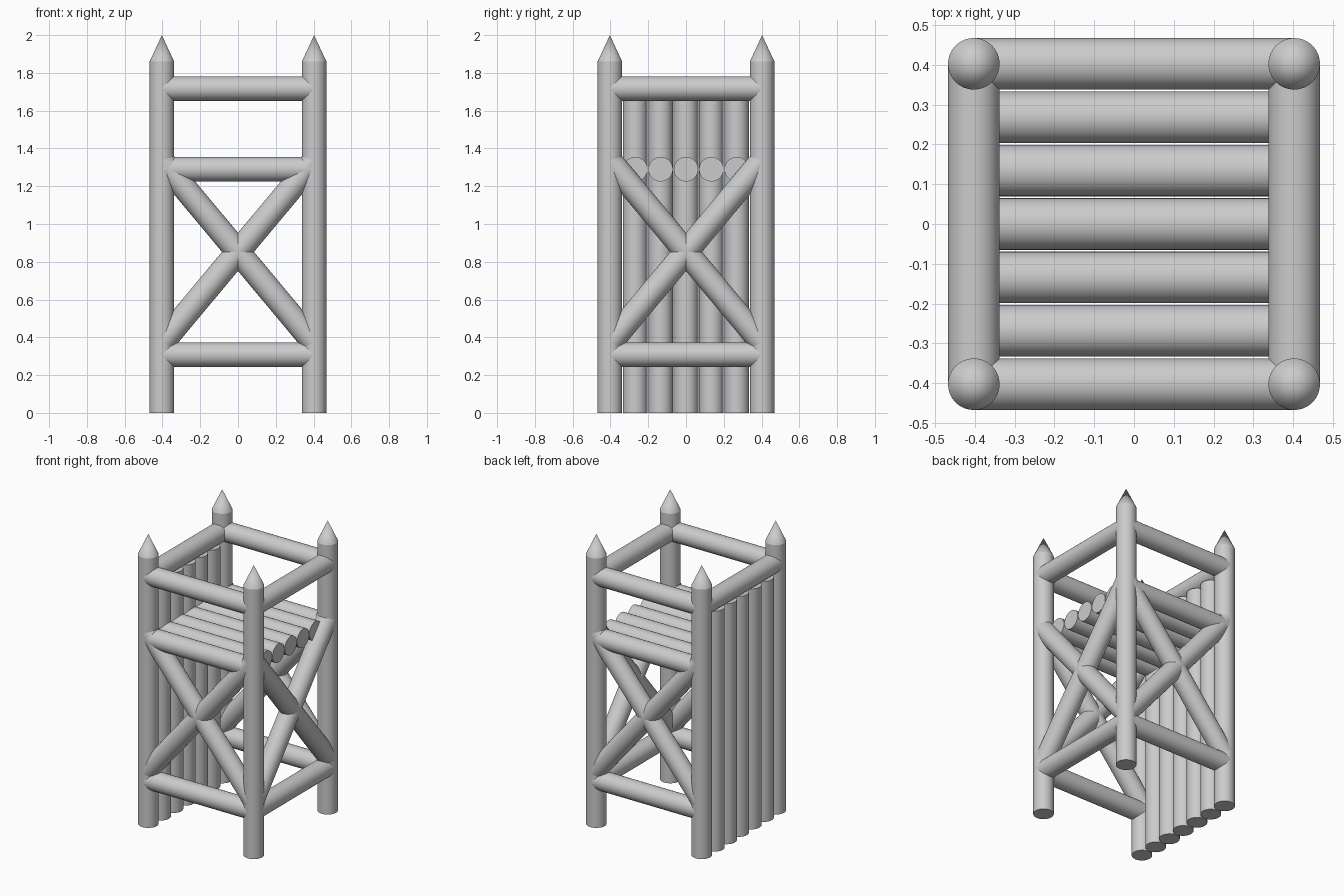
import bpy
from mathutils import Vector

if "Cube" in bpy.data.objects:
    bpy.data.objects.remove(bpy.data.objects["Cube"])

R = 0.065          # log radius
P = 0.403          # half distance between posts
SIDES = 32


def finish(obj, name):
    obj.name = name
    bpy.ops.object.shade_smooth_by_angle()
    return obj


def log(name, a, b, r=R):
    a, b = Vector(a), Vector(b)
    d = b - a
    bpy.ops.mesh.primitive_cylinder_add(
        vertices=SIDES, radius=r, depth=d.length, location=(a + b) / 2,
        rotation=d.to_track_quat('Z', 'Y').to_euler())
    return finish(bpy.context.object, name)


# Corner posts with sharpened tips (one lathe-like mesh each)
def post(name, x, y):
    obj = log(name, (x, y, 0), (x, y, 1.86))
    top = [f for f in obj.data.polygons if f.normal.z > 0.9][0].index
    import bmesh
    bm = bmesh.new()
    bm.from_mesh(obj.data)
    bm.faces.ensure_lookup_table()
    tip = bmesh.ops.poke(bm, faces=[bm.faces[top]])["verts"][0]
    tip.co.z += 0.14
    bm.to_mesh(obj.data)
    bm.free()
    finish(obj, name)


for sx, nx in ((-1, "left"), (1, "right")):
    for sy, ny in ((-1, "front"), (1, "back")):
        post(f"{ny}_{nx}_post", sx * P, sy * P)

# Top rails on all four sides, low rails and cross braces on three
faces = {
    "front": lambda t, z: (t, -P, z),
    "back": lambda t, z: (t, P, z),
    "right": lambda t, z: (P, t, z),
    "left": lambda t, z: (-P, t, z),
}
for side, at in faces.items():
    log(f"{side}_top_rail", at(-P, 1.717), at(P, 1.717))
    if side != "left":
        log(f"{side}_low_rail", at(-P, 0.308), at(P, 0.308))
        log(f"{side}_brace_a", at(-P, 0.37), at(P, 1.335))
        log(f"{side}_brace_b", at(P, 0.37), at(-P, 1.335))

# Platform logs, including the outer ones that act as front and back rails
for i in range(7):
    y = -P + i * P / 3
    log(f"platform_log_{i + 1}", (-P, y, 1.29), (P, y, 1.29))

# Solid palisade wall on the left
for i in range(1, 6):
    y = -P + i * P / 3
    log(f"wall_log_{i}", (-P, y, 0), (-P, y, 1.66))
